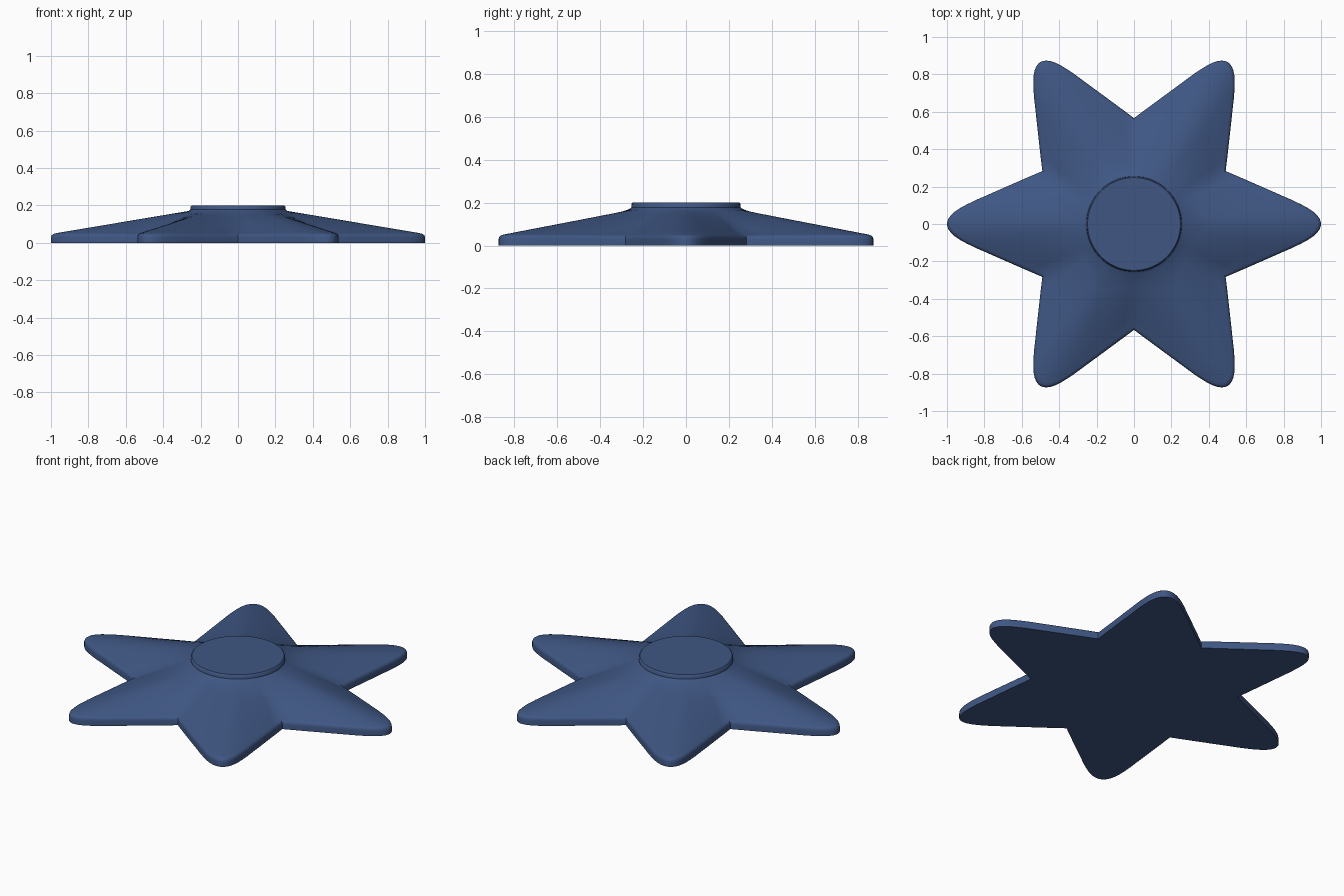
import bpy, bmesh, math

if "Cube" in bpy.data.objects:
    bpy.data.objects.remove(bpy.data.objects["Cube"])

# Half outline of one petal: tip to valley (x along the petal, y across it)
HALF = [(1.0, 0.0), (0.998, 0.015), (0.991, 0.031), (0.978, 0.048), (0.958, 0.066),
        (0.93, 0.085), (0.895, 0.104), (0.85, 0.126), (0.79, 0.152), (0.72, 0.183),
        (0.64, 0.218), (0.56, 0.253), (0.49, 0.283)]
PETAL = [(x, -y) for x, y in reversed(HALF[1:])] + HALF[:-1]

# Full star outline in polar form
star = []
for k in range(6):
    for x, y in PETAL:
        star.append((math.hypot(x, y), math.atan2(y, x) + k * math.pi / 3))

CAP_R = 0.255


def ring(bm, radius_of, z):
    return [bm.verts.new((radius_of(r) * math.cos(a), radius_of(r) * math.sin(a), z))
            for r, a in star]


def blend(t):
    # from the star edge (t = 0) to the round cap (t = 1)
    return lambda r: (r - 0.03) * (1 - t) + (CAP_R + 0.01) * t


bm = bmesh.new()
# Rim wall with rounded shoulder
rings = [ring(bm, lambda r: r, 0.0),
         ring(bm, lambda r: r, 0.03),
         ring(bm, lambda r: r - 0.004, 0.041),
         ring(bm, lambda r: r - 0.014, 0.048),
         ring(bm, blend(0), 0.052)]
# Sloping petals
for t in (0.2, 0.4, 0.6, 0.8, 1.0):
    rings.append(ring(bm, blend(t), 0.052 + 0.118 * t))
# Round raised cap
for r, z in ((CAP_R, 0.177), (CAP_R - 0.002, 0.195), (CAP_R - 0.007, 0.2)):
    rings.append(ring(bm, lambda _, r=r: r, z))

n = len(star)
for lo, hi in zip(rings, rings[1:]):
    for i in range(n):
        j = (i + 1) % n
        bm.faces.new((lo[i], lo[j], hi[j], hi[i]))

# Flat top and underside
for loop, z in ((rings[-1], 0.2), (rings[0], 0.0)):
    c = bm.verts.new((0, 0, z))
    for i in range(n):
        bm.faces.new((loop[i], loop[(i + 1) % n], c))
bmesh.ops.recalc_face_normals(bm, faces=bm.faces[:])

mesh = bpy.data.meshes.new("star_knob")
bm.to_mesh(mesh)
bm.free()
obj = bpy.data.objects.new("star_knob", mesh)
bpy.context.collection.objects.link(obj)

mat = bpy.data.materials.new("dark_blue")
mat.diffuse_color = (0.05, 0.095, 0.23, 1)
mat.use_nodes = True
mat.node_tree.nodes["Principled BSDF"].inputs["Base Color"].default_value = mat.diffuse_color
mesh.materials.append(mat)

bpy.context.view_layer.objects.active = obj
obj.select_set(True)
bpy.ops.object.shade_smooth_by_angle(angle=math.radians(40))
